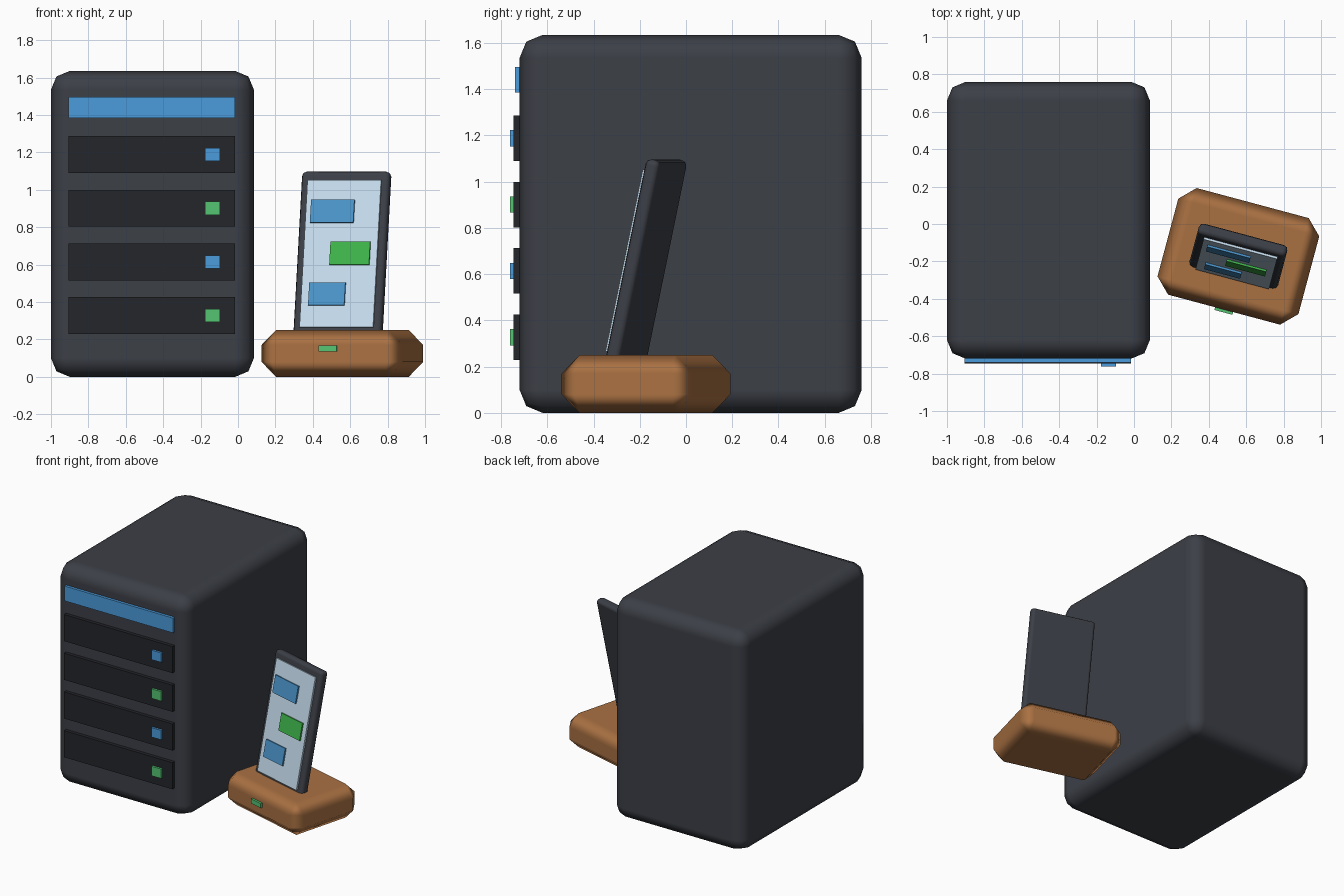
import bpy
from math import radians
from mathutils import Matrix, Vector

if "Cube" in bpy.data.objects:
    bpy.data.objects.remove(bpy.data.objects["Cube"])


def material(name, rgb):
    m = bpy.data.materials.new(name)
    m.diffuse_color = (*rgb, 1)
    m.use_nodes = True
    m.node_tree.nodes["Principled BSDF"].inputs["Base Color"].default_value = m.diffuse_color
    return m


CASE = material("charcoal", (0.045, 0.050, 0.062))
BAY = material("black", (0.018, 0.019, 0.024))
BLUE = material("blue", (0.07, 0.33, 0.72))
GREEN = material("green", (0.09, 0.55, 0.17))
ICON_BLUE = material("icon_blue", (0.07, 0.30, 0.60))
ICON_GREEN = material("icon_green", (0.05, 0.46, 0.07))
GLASS = material("pale_blue", (0.56, 0.72, 0.85))
WOOD = material("wood", (0.40, 0.165, 0.055))


def box(name, size, loc, mat, frame=Matrix(), bevel=0, segments=2):
    """Box placed in a local frame, with optional rounded edges."""
    bpy.ops.mesh.primitive_cube_add(size=1)
    ob = bpy.context.object
    ob.name = name
    ob.data.transform(Matrix.Diagonal((*size, 1)))
    ob.matrix_world = frame @ Matrix.Translation(loc)
    ob.data.materials.append(mat)
    if bevel:
        bpy.ops.object.shade_smooth()
        mod = ob.modifiers.new("rounded_edges", 'BEVEL')
        mod.width = bevel
        mod.segments = segments
        mod.harden_normals = True
    return ob


# Server tower
box("server_case", (1.085, 1.48, 1.635), (-0.4575, 0.02, 0.8175), CASE, bevel=0.1)
box("status_strip", (0.89, 0.05, 0.11), (-0.46, -0.715, 1.44), BLUE)

# Drive bays with alternating indicator lights
for i in range(4):
    z = 1.188 - 0.287 * i
    box(f"drive_bay_{i + 1}", (0.89, 0.06, 0.197), (-0.46, -0.716, z), BAY)
    box(f"bay_light_{i + 1}", (0.08, 0.03, 0.07), (-0.137, -0.747, z),
        GREEN if i % 2 else BLUE)

# Charging dock, turned towards the tower
dock = Matrix.Translation((0.558, -0.173, 0)) @ Matrix.Rotation(radians(-15), 4, 'Z')
box("dock", (0.78, 0.59, 0.25), (0, 0, 0.125), WOOD, dock, 0.08, 1)
box("dock_light", (0.10, 0.03, 0.034), (0, -0.295, 0.151), GREEN, dock)

# Phone leaning back in the dock
phone = dock @ Matrix.Translation((0, 0, 0.65)) @ Matrix.Rotation(radians(-12), 4, 'X')
T = 0.065
box("phone_body", (0.49, T, 0.91), (0, 0, 0), CASE, phone, 0.025)
box("phone_screen", (0.407, 0.02, 0.804), (0, -T / 2 - 0.002, 0), GLASS, phone)

# Screen tiles
tiles = [(-0.055, 0.23, 0.24, ICON_BLUE), (0.055, 0.0, 0.22, ICON_GREEN),
         (-0.06, -0.222, 0.20, ICON_BLUE)]
for i, (x, z, w, mat) in enumerate(tiles):
    box(f"screen_tile_{i + 1}", (w, 0.016, 0.125), (x, -T / 2 - 0.015, z), mat, phone)
